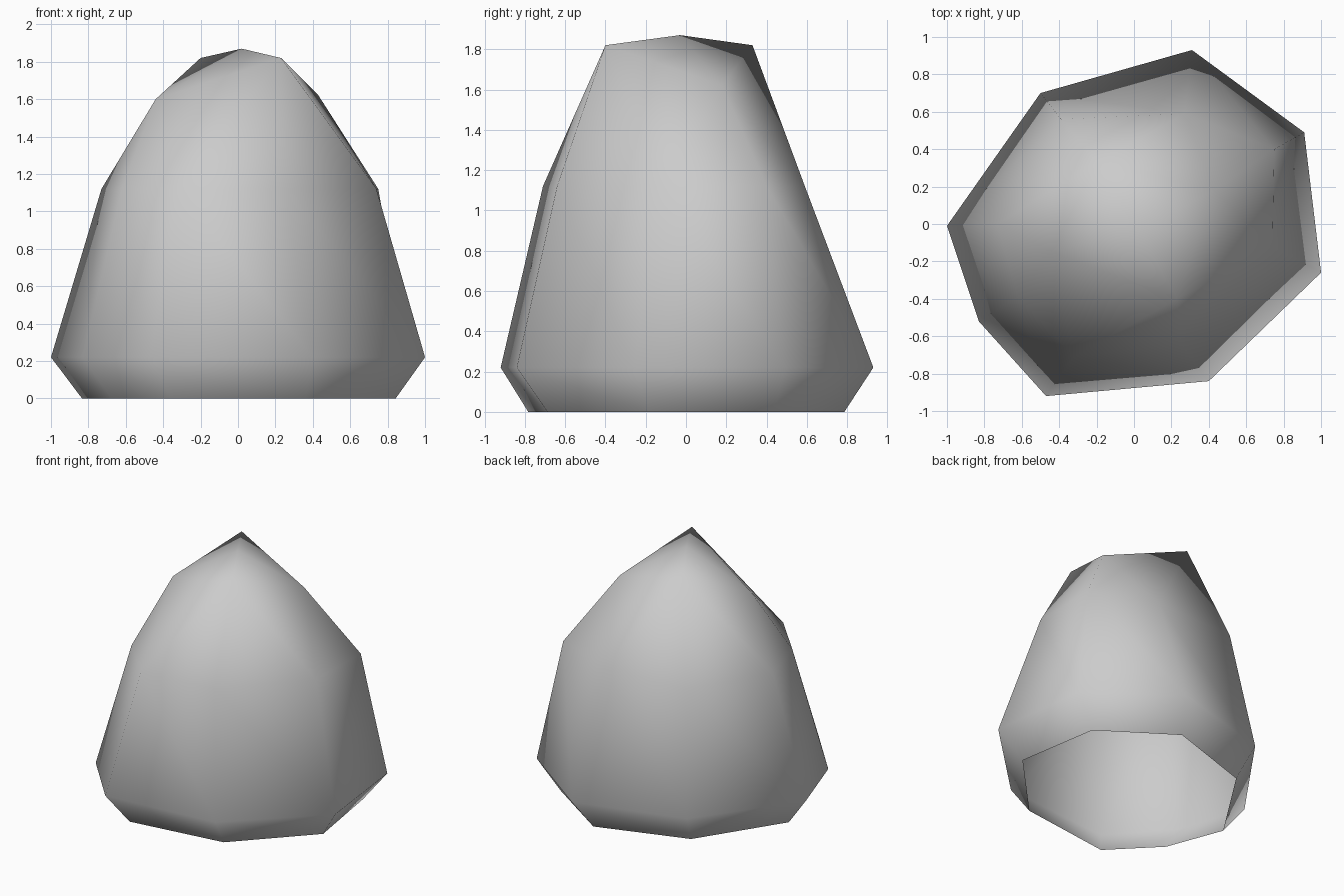
import bpy
import bmesh
from mathutils import Matrix, Vector

default_cube = bpy.data.objects.get("Cube")
if default_cube:
    bpy.data.objects.remove(default_cube, do_unlink=True)


def make_material(name, colour):
    material = bpy.data.materials.new(name)
    material.use_nodes = True
    material.diffuse_color = colour
    material.node_tree.nodes["Principled BSDF"].inputs["Base Color"].default_value = colour
    return material


def add_ring(bm, points):
    return [bm.verts.new(point) for point in points]


def bridge(bm, lower, upper):
    count = len(lower)
    for i in range(count):
        j = (i + 1) % count
        bm.faces.new((lower[i], lower[j], upper[j], upper[i]))


# Widest outline of the boulder, just above the ground
belly_outline = [(-1, -.01), (-.5, .7), (.31, .93), (.91, .49),
                 (1, -.26), (.4, -.84), (-.47, -.92), (-.83, -.52)]
belly_points = [Vector((x, y, .22)) for x, y in belly_outline]

# The foot is the belly outline, shrunk and slightly twisted
twist = Matrix.Rotation(.04, 3, 'Z') @ Matrix.Scale(.835, 3)
foot_points = [twist @ Vector((x, y, 0)) for x, y in belly_outline]

# Shoulder corners stand above the belly corners
shoulder_outline = [(-.73, 0), (-.39, .56), (.27, .59), (.75, .4),
                    (.74, -.12), (.25, -.64), (-.32, -.71), (-.62, -.39)]
shoulder_points = [(x, y, 1.12) for x, y in shoulder_outline]

bm = bmesh.new()
foot = add_ring(bm, foot_points)
belly = add_ring(bm, belly_points)
shoulder = add_ring(bm, shoulder_points)

# Four crown corners around the peak
left, back, right, front = crown = add_ring(bm, [
    (-.44, -.15, 1.6), (-.2, .33, 1.82), (.43, .18, 1.62), (.23, -.4, 1.82)])
peak = bm.verts.new((.02, -.03, 1.87))

# Side walls, with the underside left open
bridge(bm, foot, belly)
bridge(bm, belly, shoulder)

# Facets from the shoulder up to the crown
west, northwest, north, northeast, east, southeast, south, southwest = shoulder
bm.faces.new((southwest, west, left))
bm.faces.new((west, northwest, back))
bm.faces.new((west, back, left))
for before, middle, after, start, end in (
        (northwest, north, northeast, back, right),
        (northeast, east, southeast, right, front),
        (southeast, south, southwest, front, left)):
    bm.faces.new((before, middle, start))
    bm.faces.new((middle, after, end))
    bm.faces.new((middle, end, start))

# Facets from the crown up to the peak
for i, corner in enumerate(crown):
    bm.faces.new((corner, crown[(i + 1) % len(crown)], peak))

# Soft shading across all facets
bmesh.ops.recalc_face_normals(bm, faces=bm.faces[:])
for face in bm.faces:
    face.smooth = True

mesh = bpy.data.meshes.new("boulder")
bm.to_mesh(mesh)
bm.free()
mesh.materials.append(make_material("stone grey", (.6, .6, .6, 1)))
boulder = bpy.data.objects.new("boulder", mesh)
bpy.context.collection.objects.link(boulder)
